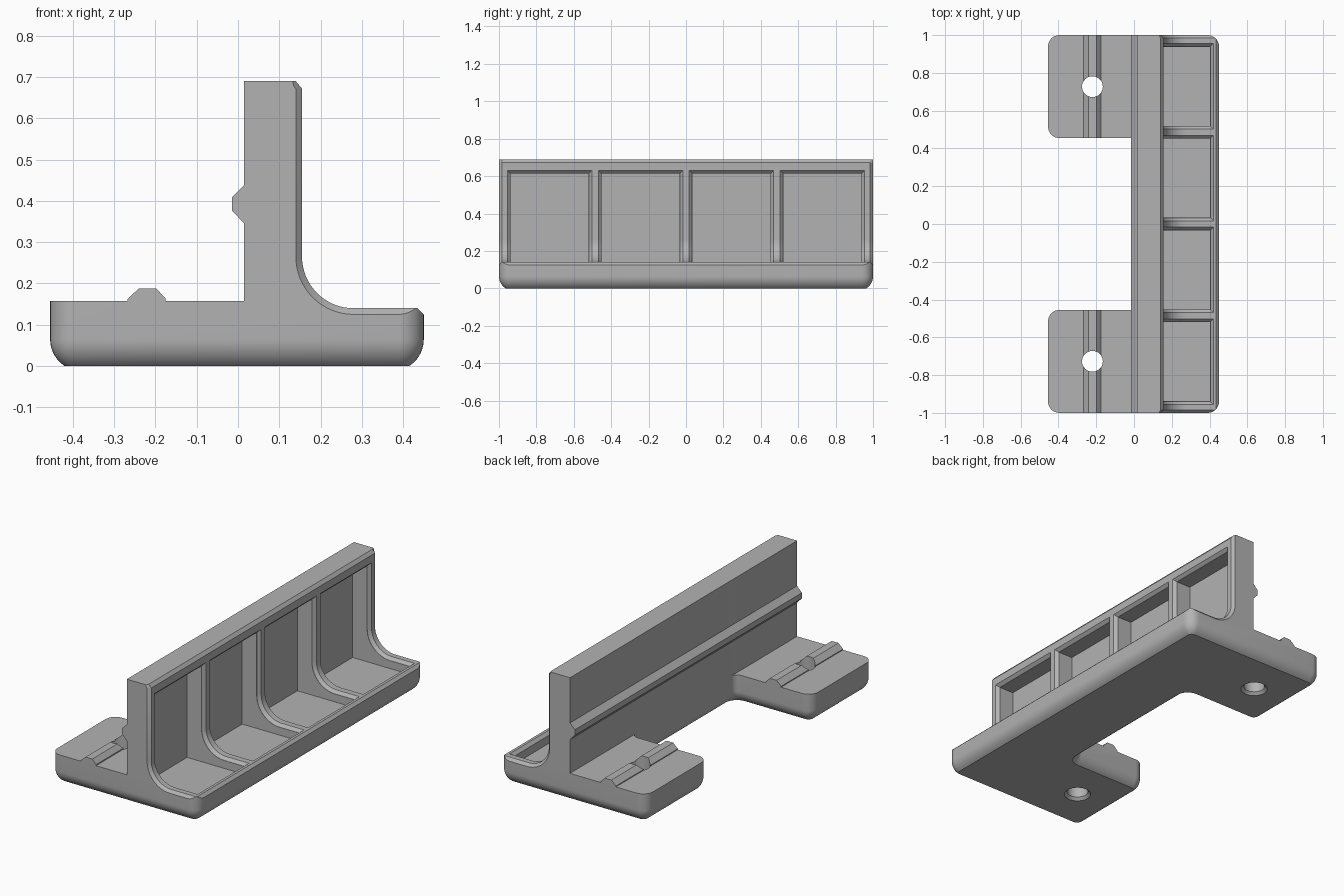
import bpy, bmesh, math
from mathutils import Vector

cube = bpy.data.objects.get("Cube")
if cube:
    bpy.data.objects.remove(cube, do_unlink=True)

grey = bpy.data.materials.new("plain_grey")
grey.use_nodes = True
COLOUR = (0.45, 0.45, 0.45, 1)
grey.diffuse_color = COLOUR
grey.node_tree.nodes["Principled BSDF"].inputs["Base Color"].default_value = COLOUR


def loft(name, rings):
    """Closed solid through matching rings, capped at both ends."""
    bm = bmesh.new()
    loops = [[bm.verts.new(p) for p in ring] for ring in rings]
    n = len(loops[0])
    for a, b in zip(loops, loops[1:]):
        for i in range(n):
            j = (i + 1) % n
            bm.faces.new((a[i], a[j], b[j], b[i]))
    bm.faces.new(loops[0][::-1])
    bm.faces.new(loops[-1])
    bmesh.ops.recalc_face_normals(bm, faces=bm.faces)
    mesh = bpy.data.meshes.new(name)
    bm.to_mesh(mesh)
    bm.free()
    mesh.materials.append(grey)
    ob = bpy.data.objects.new(name, mesh)
    bpy.context.collection.objects.link(ob)
    return ob


def along_y(profile, y):
    return [(x, y, z) for x, z in profile]


def combine(body, other, operation):
    """Apply a boolean and discard the helper."""
    other.hide_render = True
    mod = body.modifiers.new("cut", 'BOOLEAN')
    mod.operation = operation
    mod.solver = 'EXACT'
    mod.object = other
    bpy.context.view_layer.objects.active = body
    bpy.ops.object.modifier_apply(modifier=mod.name)
    bpy.data.objects.remove(other, do_unlink=True)


def outline(inset, z, steps=8):
    """Rounded plan of the base with two feet, inset by a distance."""
    half = [(0.45, 1, 0.06), (-0.455, 1, 0.06),
            (-0.455, 0.455, 0.06), (0.0155, 0.455, 0.035)]
    corners = half + [(x, -y, r) for x, y, r in reversed(half)]
    pts = []
    for i, (x, y, r) in enumerate(corners):
        p = Vector((x, y))
        d1 = (p - Vector(corners[i - 1][:2])).normalized()
        d2 = (Vector(corners[(i + 1) % len(corners)][:2]) - p).normalized()
        p = p - inset * Vector((d1.y + d2.y, -d1.x - d2.x))
        r += -inset if d1.cross(d2) > 0 else inset
        centre = p + r * (d2 - d1)
        for k in range(steps + 1):
            t = math.pi / 2 * k / steps
            q = centre + r * (d1 * math.sin(t) - d2 * math.cos(t))
            pts.append((q.x, q.y, z))
    return pts


def cove(d, steps=16):
    """Concave front curve sunk by d, from wall to base."""
    r = 0.125 + d
    return [(0.28 - r * math.cos(t), 0.265 - r * math.sin(t))
            for t in (math.pi / 2 * k / steps for k in range(steps + 1))]


# Base plan with rounded lower edges, carried up as a tall block
EDGE_H, EDGE_IN = 0.065, 0.035
radius = (EDGE_H ** 2 + EDGE_IN ** 2) / (2 * EDGE_IN)
rings = []
for k in range(9):
    z = EDGE_H * k / 8
    rings.append(outline(radius - math.sqrt(radius ** 2 - (EDGE_H - z) ** 2), z))
rings.append(outline(0, 0.75))
bracket = loft("angle_bracket", rings)


# Side profile: feet with ridge, upright wall, cove and front lip
def side_profile(d):
    back = [(0.015, 0.69), (0.015, 0.157), (-0.175, 0.157), (-0.175, 0.163),
            (-0.198, 0.188), (-0.24, 0.188), (-0.268, 0.162), (-0.268, 0.157),
            (-0.5, 0.157), (-0.5, -0.05), (0.5, -0.05)]
    lip = [(0.5, 0.075), (0.435 + d, 0.14 - d)]
    wall = [(0.155 - d, 0.672), (min(0.14, 0.154 - d), 0.69)]
    return back + lip + cove(d)[::-1] + wall


END, CHAMFER = 1.01, 0.025
combine(bracket, loft("side_shape", [
    along_y(side_profile(d), y) for y, d in
    ((-END, CHAMFER), (-END + CHAMFER, 0), (END - CHAMFER, 0), (END, CHAMFER))]),
    'INTERSECT')

# Long ridge on the back of the wall
ridge = [(0.04, 0.438), (0.015, 0.438), (-0.015, 0.408),
         (-0.015, 0.377), (0.015, 0.345), (0.04, 0.345)]
combine(bracket, loft("back_ridge", [along_y(ridge, y) for y in (-0.9995, 0.9995)]),
        'UNION')


# Four pockets with chamfered mouths, leaving ribs between them
def mouth(d):
    return ([(0.155 - d, 0.63 - d)] + cove(d) + [(0.42 - d, 0.14 - d)]
            + [(0.45, 0.17), (0.45, 0.66), (0.185, 0.66)])


HALF, SINK = 0.226, 0.016
for i in range(4):
    yc = (i - 1.5) * 0.486
    combine(bracket, loft("pocket_mouth", [
        along_y(mouth(d), yc + s * (HALF - d))
        for s, d in ((-1, -0.01), (-1, SINK), (1, SINK), (1, -0.01))]), 'DIFFERENCE')
    x0, x1, z0, z1 = 0.05, 0.403, 0.08, 0.613
    box = [(x0, z0), (x1, z0), (x1, z1), (x0, z1)]
    reach = HALF - SINK - 0.001
    combine(bracket, loft("pocket_core", [along_y(box, yc - reach),
                                          along_y(box, yc + reach)]), 'DIFFERENCE')

# Screw holes with a small countersink underneath
for yc in (-0.727, 0.727):
    rings = []
    for r, z in ((0.08, -0.01), (0.055, 0.015), (0.055, 0.3)):
        rings.append([(-0.22 + r * math.cos(a), yc + r * math.sin(a), z)
                      for a in (math.tau * k / 32 for k in range(32))])
    combine(bracket, loft("screw_hole", rings), 'DIFFERENCE')

# Smooth rounded faces, keep edges sharp
bpy.ops.object.select_all(action='DESELECT')
bracket.select_set(True)
bpy.context.view_layer.objects.active = bracket
bpy.ops.object.shade_smooth_by_angle(angle=math.radians(28))
